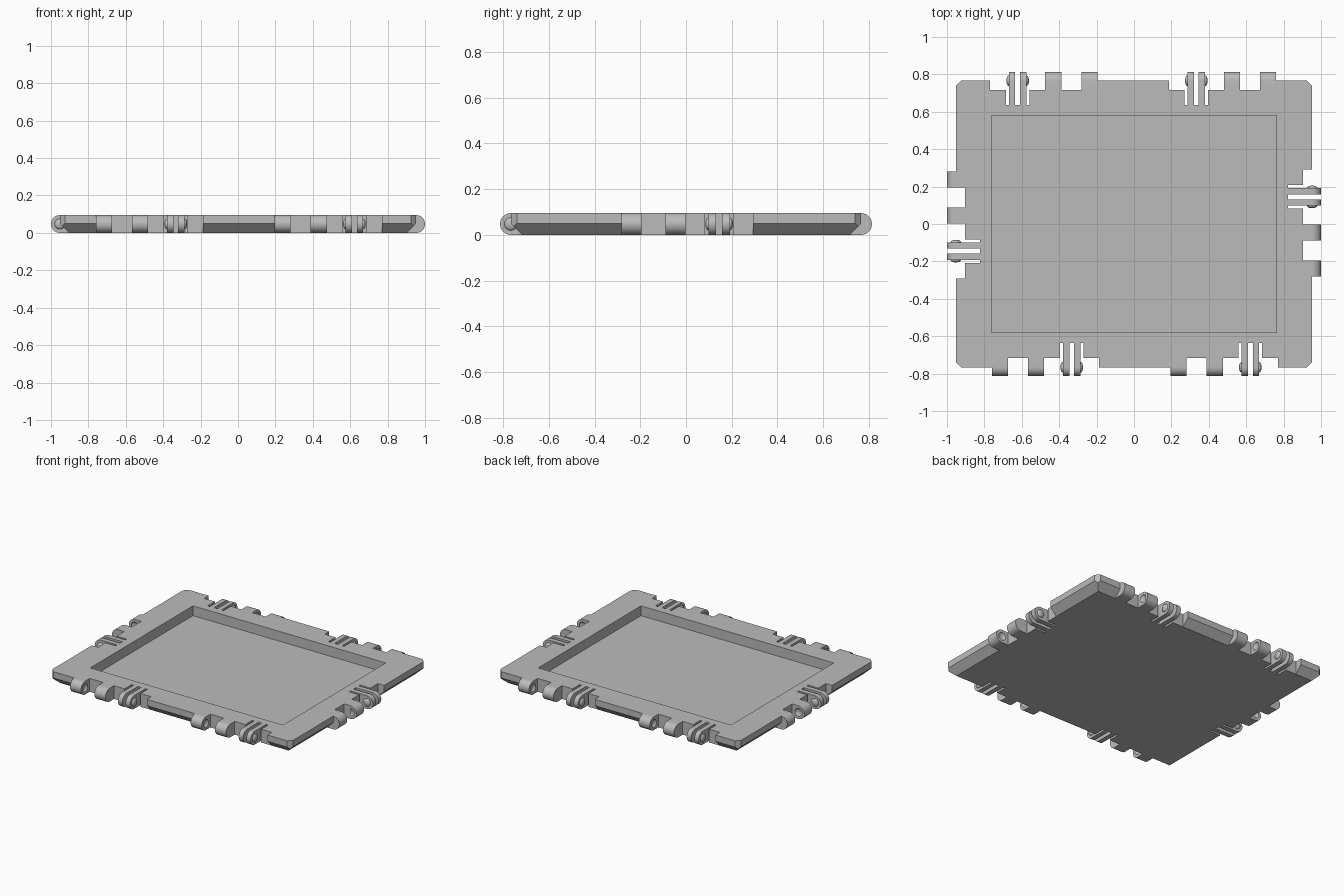
import bpy, bmesh
from math import pi, cos, sin, radians
from mathutils import Matrix, Vector

if "Cube" in bpy.data.objects:
    bpy.data.objects.remove(bpy.data.objects["Cube"])

HX, HY, H = 0.9525, 0.766, 0.095   # plate half sizes and thickness
R = H / 2                          # hinge barrel radius
NOTCH, BAY = 0.05, 0.13            # notch depth and depth of the finger bay
FINGER_U = 0.427                   # finger pair centre along a hinge group

grey = bpy.data.materials.new("plain grey")
grey.use_nodes = True
grey.diffuse_color = (0.5, 0.5, 0.5, 1)
grey.node_tree.nodes["Principled BSDF"].inputs["Base Color"].default_value = (0.5, 0.5, 0.5, 1)

# Hinge groups: local x runs along the edge, local y points into the plate
half = [Matrix.Translation((x, y, 0)) @ Matrix.Rotation(radians(a), 4, 'Z')
        for x, y, a in ((-0.76, -HY, 0), (0.195, -HY, 0), (HX, -0.282, 90))]
groups = half + [Matrix.Rotation(pi, 4, 'Z') @ m for m in half]


def make_object(name, bm):
    bmesh.ops.recalc_face_normals(bm, faces=bm.faces)
    mesh = bpy.data.meshes.new(name)
    bm.to_mesh(mesh)
    bm.free()
    mesh.materials.append(grey)
    ob = bpy.data.objects.new(name, mesh)
    bpy.context.collection.objects.link(ob)
    return ob


def prism(bm, points, offset, matrix=Matrix()):
    face = bm.faces.new([bm.verts.new(matrix @ Vector(p)) for p in points])
    new = bmesh.ops.extrude_face_region(bm, geom=[face])["geom"]
    move = matrix.to_3x3() @ Vector(offset)
    bmesh.ops.translate(bm, vec=move, verts=[g for g in new if isinstance(g, bmesh.types.BMVert)])


def barrel(bm, u0, u1, depth, matrix):
    """Bar with a half-round outer end, spanning u0 to u1 along the edge."""
    n = 20
    arc = [(u0, -R * sin(pi * i / n), R + R * cos(pi * i / n)) for i in range(n + 1)]
    prism(bm, [(u0, depth, H)] + arc + [(u0, depth, 0)], (u1 - u0, 0, 0), matrix)


def button(bm, u, matrix):
    """Flattened ball used for snap bumps and their sockets."""
    bmesh.ops.create_uvsphere(bm, u_segments=24, v_segments=12, radius=1,
                              matrix=matrix @ Matrix.Translation((u, 0, R))
                              @ Matrix.Diagonal((0.0135, 0.028, 0.028, 1)))


def cut(ob, cutter):
    mod = ob.modifiers.new("cut", 'BOOLEAN')
    mod.operation, mod.solver, mod.object = 'DIFFERENCE', 'EXACT', cutter
    bpy.context.view_layer.objects.active = ob
    bpy.ops.object.modifier_apply(modifier=mod.name)
    bpy.data.objects.remove(cutter)


def smooth(ob):
    bpy.ops.object.select_all(action='DESELECT')
    ob.select_set(True)
    bpy.context.view_layer.objects.active = ob
    bpy.ops.object.shade_smooth_by_angle(angle=radians(30))


# Plate with a bevelled lower edge and clipped corners
bm = bmesh.new()
rings = []
for inset, z in ((0.05, 0), (0, 0.05), (0, H)):
    x, y = HX - inset, HY - inset
    rings.append([bm.verts.new((sx * x, sy * y, z))
                  for sx, sy in ((-1, -1), (1, -1), (1, 1), (-1, 1))])
bm.faces.new(rings[0])
bm.faces.new(rings[-1])
for low, high in zip(rings, rings[1:]):
    for i in range(4):
        j = (i + 1) % 4
        bm.faces.new((low[i], low[j], high[j], high[i]))
for sx in (-1, 1):
    for sy in (-1, 1):
        res = bmesh.ops.bisect_plane(bm, geom=bm.verts[:] + bm.edges[:] + bm.faces[:],
                                     plane_co=(sx * (HX - 0.027), sy * HY, 0),
                                     plane_no=(sx, sy, 0), clear_outer=True)
        rim = [g for g in res["geom_cut"] if isinstance(g, bmesh.types.BMEdge)]
        bmesh.ops.edgeloop_fill(bm, edges=rim)
plate = make_object("plate", bm)

# Screen recess and edge notches, cut together
bm = bmesh.new()
px, py = 0.763, 0.581
prism(bm, [(-px, -py, 0.025), (px, -py, 0.025), (px, py, 0.025), (-px, py, 0.025)], (0, 0, 0.2))
b0, b1, end = FINGER_U - 0.0625, FINGER_U + 0.0625, 0.574
outline = [(0, -0.1), (0, NOTCH), (b0, NOTCH), (b0, BAY), (b1, BAY), (b1, NOTCH),
           (end, NOTCH), (end, -0.1)]
for m in groups:
    prism(bm, [(u, v, -0.1) for u, v in outline], (0, 0, 0.3), m)
cut(plate, make_object("plate_cutter", bm))

# Solid hinge knuckles with facing sockets
bm, sockets = bmesh.new(), bmesh.new()
for m in groups:
    barrel(bm, 0, 0.087, NOTCH, m)
    barrel(bm, 0.193, 0.28, NOTCH, m)
    button(sockets, 0.087, m)
    button(sockets, 0.193, m)
knuckles = make_object("hinge_knuckles", bm)
cut(knuckles, make_object("socket_cutter", sockets))
smooth(knuckles)

# Springy finger pairs with snap bumps on their outer sides
bm, bumps = bmesh.new(), bmesh.new()
for m in groups:
    for side in (-1, 1):
        a, b = sorted((FINGER_U + side * 0.013, FINGER_U + side * 0.047))
        barrel(bm, a, b, BAY, m)
        button(bumps, FINGER_U + side * 0.047, m)
smooth(make_object("hinge_fingers", bm))
smooth(make_object("snap_bumps", bumps))
